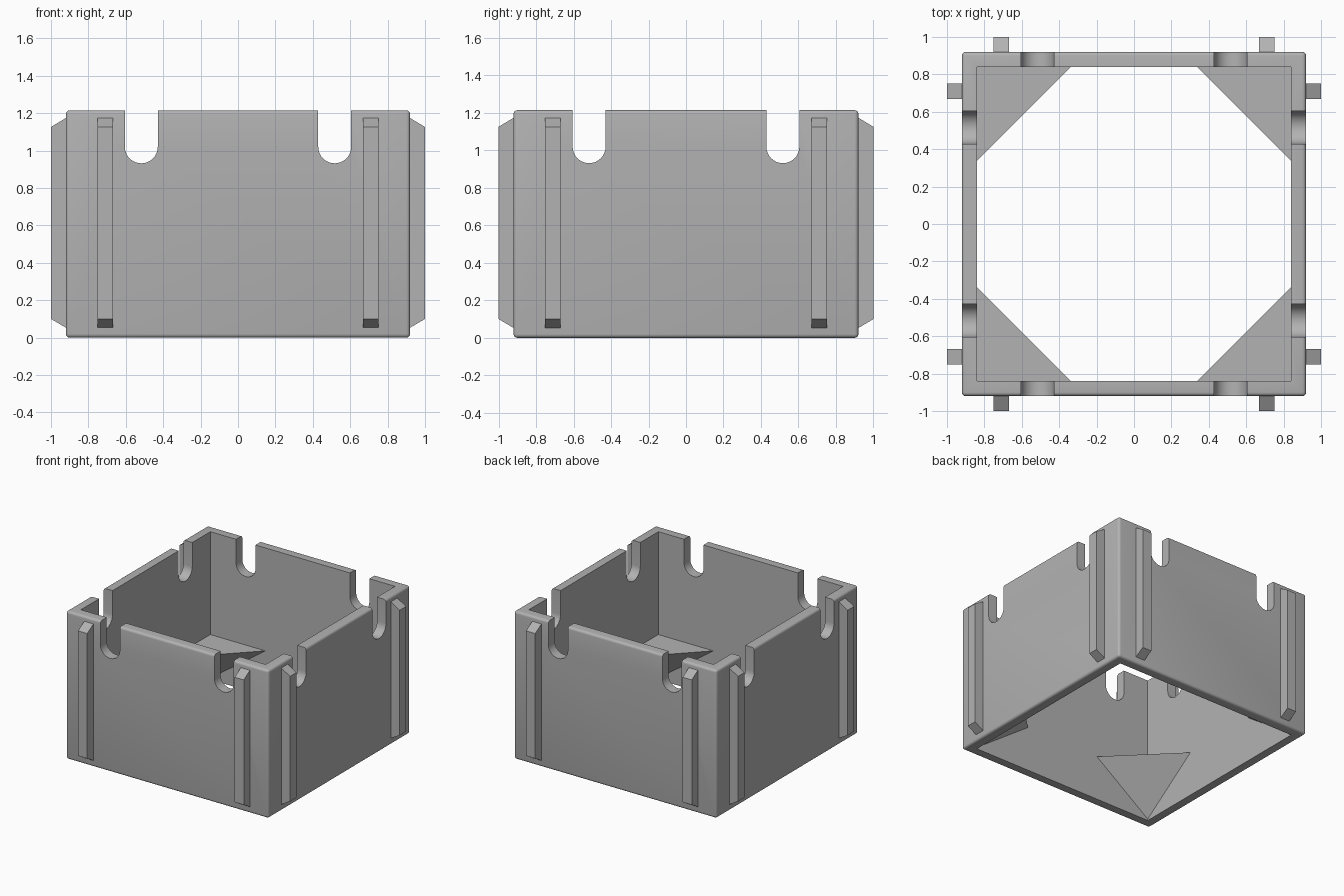
import bpy, bmesh, math
from mathutils import Matrix

cube = bpy.data.objects.get("Cube")
if cube:
    bpy.data.objects.remove(cube, do_unlink=True)

HALF, INNER, HEIGHT = 0.92, 0.839, 1.215
RIB_X, RIB_W = 0.711, 0.083
SLOT_X, SLOT_R, SLOT_Z = 0.517, 0.088, 1.02

grey = bpy.data.materials.new("plain grey")
grey.use_nodes = True
colour = (0.45, 0.45, 0.45, 1)
grey.diffuse_color = colour
grey.node_tree.nodes["Principled BSDF"].inputs["Base Color"].default_value = colour


def make_object(name, bm):
    bmesh.ops.recalc_face_normals(bm, faces=bm.faces)
    mesh = bpy.data.meshes.new(name)
    bm.to_mesh(mesh)
    bm.free()
    mesh.materials.append(grey)
    obj = bpy.data.objects.new(name, mesh)
    bpy.context.collection.objects.link(obj)
    return obj


def box(name, size, centre, bevel=0):
    bm = bmesh.new()
    bmesh.ops.create_cube(bm, size=1)
    bmesh.ops.scale(bm, vec=size, verts=bm.verts)
    bmesh.ops.translate(bm, vec=centre, verts=bm.verts)
    if bevel:
        bmesh.ops.bevel(bm, geom=bm.edges[:], offset=bevel, segments=4,
                        profile=0.5, affect='EDGES')
    return make_object(name, bm)


def prism(name, points, depth, turn):
    """Extrude a closed 3D outline by a depth vector, then turn it about z."""
    bm = bmesh.new()
    face = bm.faces.new([bm.verts.new(p) for p in points])
    new = bmesh.ops.extrude_face_region(bm, geom=[face])["geom"]
    bmesh.ops.translate(bm, vec=depth,
                        verts=[v for v in new if isinstance(v, bmesh.types.BMVert)])
    bmesh.ops.transform(bm, matrix=Matrix.Rotation(turn, 4, 'Z'), verts=bm.verts)
    return make_object(name, bm)


# Rounded outer shell, open at top and bottom
body = box("box_walls", (2 * HALF, 2 * HALF, HEIGHT), (0, 0, HEIGHT / 2), 0.02)
cutters = [box("cavity_cutter", (2 * INNER, 2 * INNER, 3), (0, 0, HEIGHT / 2))]

# Round-bottomed slots, each cutter running through two opposite walls
for turn in (0, math.pi / 2):
    for side in (-1, 1):
        cx = side * SLOT_X
        outline = [(cx + SLOT_R, -1.2, 1.5), (cx - SLOT_R, -1.2, 1.5)]
        for i in range(17):
            a = math.pi + math.pi * i / 16
            outline.append((cx + SLOT_R * math.cos(a), -1.2, SLOT_Z + SLOT_R * math.sin(a)))
        cutters.append(prism("slot_cutter", outline, (0, 2.4, 0), turn))

bpy.context.view_layer.objects.active = body
for cutter in cutters:
    cutter.hide_render = True
    mod = body.modifiers.new("cut", 'BOOLEAN')
    mod.operation, mod.solver, mod.object = 'DIFFERENCE', 'EXACT', cutter
    bpy.ops.object.modifier_apply(modifier=mod.name)
    bpy.data.objects.remove(cutter, do_unlink=True)

bpy.ops.object.select_all(action='DESELECT')
body.select_set(True)
bpy.ops.object.shade_smooth_by_angle(angle=math.radians(35))

# Outer ribs with sloped ends, and corner supports, repeated on four sides
rib_profile = [(-0.90, 0.053), (-HALF, 0.053), (-1, 0.10),
               (-1, 1.126), (-HALF, 1.174), (-0.90, 1.174)]
for k in range(4):
    turn = k * math.pi / 2
    for side, label in ((-1, "a"), (1, "b")):
        x0 = side * RIB_X - RIB_W / 2
        prism(f"rib_{k + 1}{label}", [(x0, y, z) for y, z in rib_profile],
              (RIB_W, 0, 0), turn)

    # Flat-topped support tapering down into the corner
    c, leg, top = INNER + 0.005, 0.51, 0.37
    bm = bmesh.new()
    p = [bm.verts.new(v) for v in ((c, c, top), (c - leg, c, top),
                                   (c, c - leg, top), (c, c, 0.005))]
    for tri in ((0, 1, 2), (0, 1, 3), (0, 2, 3), (1, 2, 3)):
        bm.faces.new([p[i] for i in tri])
    bmesh.ops.transform(bm, matrix=Matrix.Rotation(turn, 4, 'Z'), verts=bm.verts)
    make_object(f"corner_support_{k + 1}", bm)
